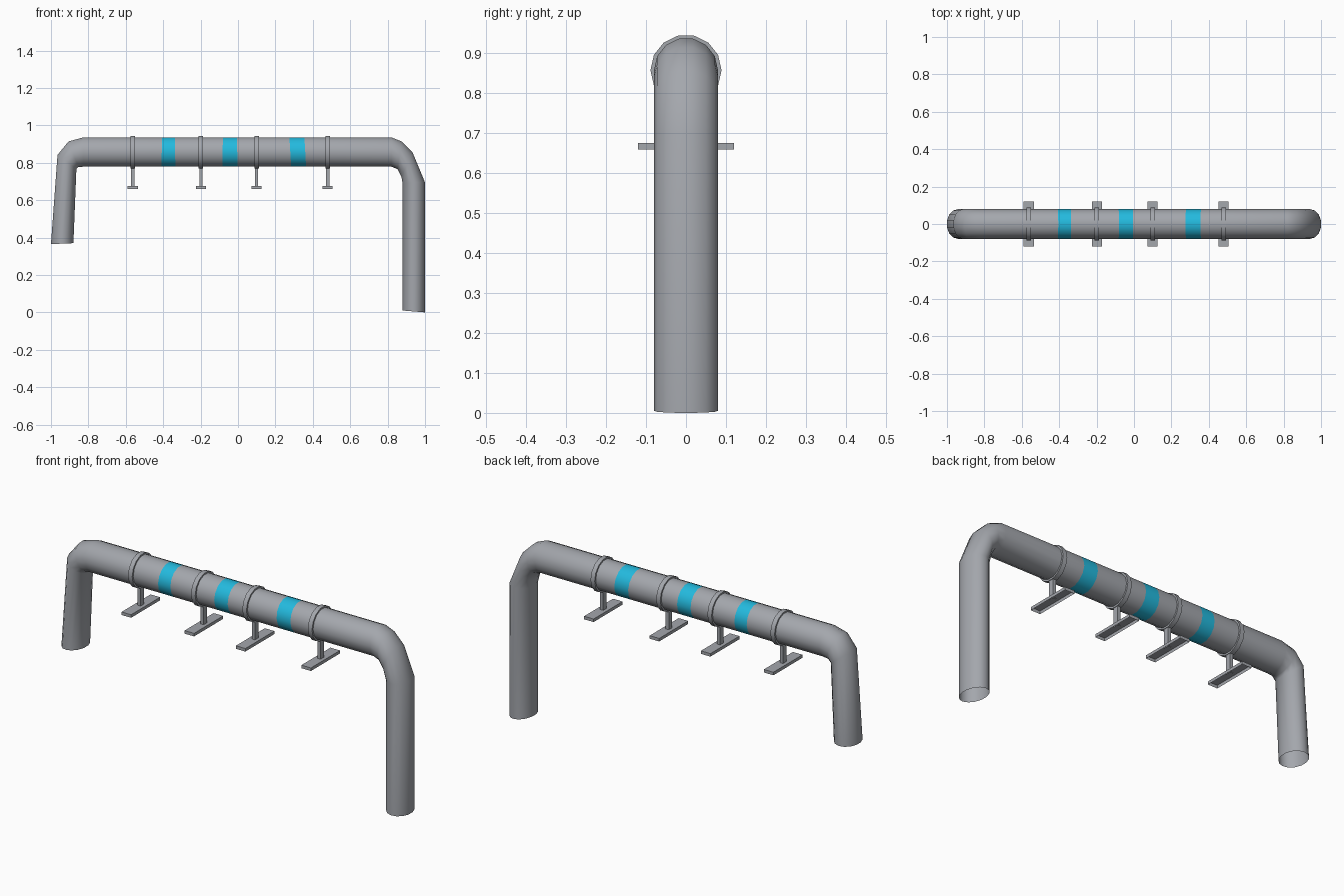
import bpy, bmesh, math

if "Cube" in bpy.data.objects:
    bpy.data.objects.remove(bpy.data.objects["Cube"])

SIDES = 14
PIPE_Z, HALF_Y = 0.857, 0.08


def material(name, rgb):
    m = bpy.data.materials.new(name)
    m.diffuse_color = (*rgb, 1)
    m.use_nodes = True
    m.node_tree.nodes["Principled BSDF"].inputs["Base Color"].default_value = m.diffuse_color
    return m


grey = material("pipe grey", (0.37, 0.385, 0.415))
cyan = material("band cyan", (0.017, 0.49, 0.73))


def finish(bm, name, mats, smooth=None):
    bmesh.ops.recalc_face_normals(bm, faces=bm.faces)
    me = bpy.data.meshes.new(name)
    bm.to_mesh(me)
    bm.free()
    ob = bpy.data.objects.new(name, me)
    bpy.context.collection.objects.link(ob)
    for m in mats:
        me.materials.append(m)
    if smooth:
        bpy.ops.object.select_all(action='DESELECT')
        ob.select_set(True)
        bpy.context.view_layer.objects.active = ob
        bpy.ops.object.shade_smooth_by_angle(angle=math.radians(smooth))
    return ob


def bridge(bm, a, b, mat=0):
    n = len(a)
    for i in range(n):
        j = (i + 1) % n
        bm.faces.new((a[i], a[j], b[j], b[i])).material_index = mat


# Pipe: each section is (outer x, outer z, inner x, inner z, band starts here)
TOP, BOT = 0.936, 0.779
sections = [
    (-1.0, 0.365, -0.88, 0.37, 0),
    (-0.965, 0.842, -0.864, 0.767, 0),
    (-0.906, 0.914, -0.853, 0.777, 0),
    (-0.826, TOP, -0.826, BOT, 0),
]
# painted bands, slightly skewed around the pipe
for top0, top1, bot0, bot1 in ((-0.405, -0.337, -0.41, -0.335),
                               (-0.081, -0.005, -0.083, -0.003),
                               (0.275, 0.355, 0.284, 0.364)):
    sections += [(top0, TOP, bot0, BOT, 1), (top1, TOP, bot1, BOT, 0)]
sections += [
    (0.82, TOP, 0.82, BOT, 0),
    (0.874, 0.914, 0.853, 0.766, 0),
    (0.933, 0.856, 0.874, 0.724, 0),
    (0.999, 0.697, 0.88, 0.69, 0),
    (1.0, 0.0, 0.88, 0.01, 0),
]
bm = bmesh.new()
fit = math.sin(math.tau * 3 / SIDES)     # highest corner of the polygon
previous, band = None, 0
for ox, oz, ix, iz, starts in sections:
    ring = []
    for k in range(SIDES):
        a = math.tau * k / SIDES
        s = math.sin(a) / fit
        ring.append(bm.verts.new(((ox + ix) / 2 + (ox - ix) / 2 * s,
                                  HALF_Y * math.cos(a),
                                  (oz + iz) / 2 + (oz - iz) / 2 * s)))
    if previous:
        bridge(bm, previous, ring, band)
    previous, band = ring, starts
finish(bm, "pipe", [grey, cyan], 50)


def clamp(x, name):
    bm = bmesh.new()
    loops = []
    for dx, r in ((-0.012, 0.079), (-0.012, 0.089), (0.012, 0.089), (0.012, 0.079)):
        loops.append([bm.verts.new((x + dx, r * math.cos(math.tau * k / SIDES),
                                    PIPE_Z + r * math.sin(math.tau * k / SIDES)))
                      for k in range(SIDES)])
    for i in range(4):
        bridge(bm, loops[i], loops[(i + 1) % 4])
    finish(bm, name, [grey], 30)


def box(x, size, z0, z1, name, open_bottom=False):
    bm = bmesh.new()
    bmesh.ops.create_cube(bm, size=1)
    for v in bm.verts:
        v.co = (x + v.co.x * size[0], v.co.y * size[1], z0 + (v.co.z + 0.5) * (z1 - z0))
    bmesh.ops.recalc_face_normals(bm, faces=bm.faces)
    ob = finish(bm, name, [grey])
    if open_bottom:
        bm = bmesh.new()
        bm.from_mesh(ob.data)
        low = [f for f in bm.faces if f.normal.z < -0.9]
        bmesh.ops.delete(bm, geom=low, context='FACES_ONLY')
        bm.to_mesh(ob.data)
        bm.free()


# Clamps with stem and foot plate
for i, x in enumerate((-0.563, -0.198, 0.099, 0.479), 1):
    clamp(x, f"clamp_ring_{i}")
    box(x, (0.018, 0.028), 0.672, 0.782, f"clamp_stem_{i}")
    box(x, (0.055, 0.24), 0.659, 0.675, f"foot_plate_{i}", True)
